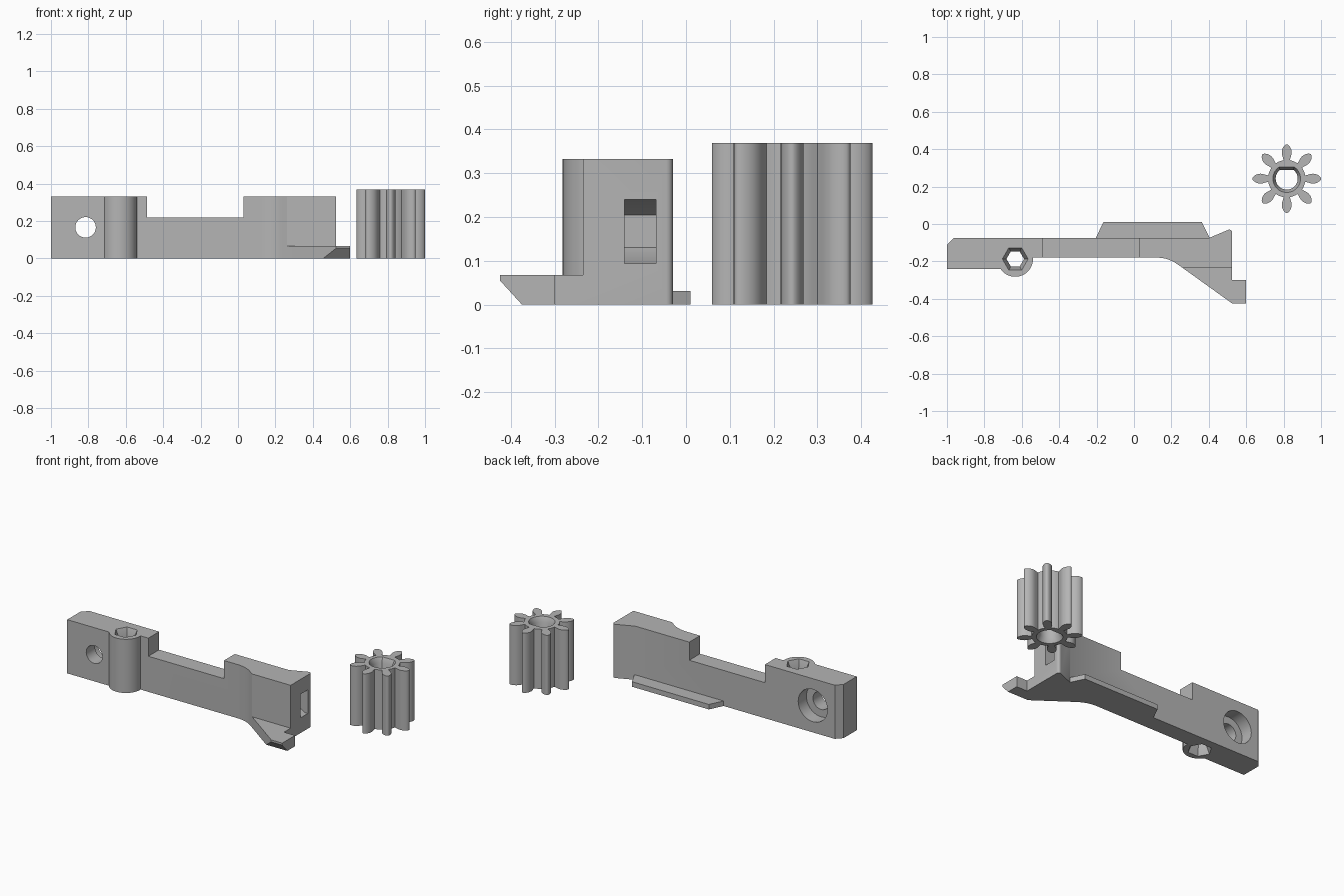
import bpy, bmesh, math

if "Cube" in bpy.data.objects:
    bpy.data.objects.remove(bpy.data.objects["Cube"])

grey = bpy.data.materials.new("plain grey")
grey.diffuse_color = (0.46, 0.46, 0.46, 1)
grey.use_nodes = True
grey.node_tree.nodes["Principled BSDF"].inputs["Base Color"].default_value = grey.diffuse_color


def loft(name, rings):
    """Closed solid through matching rings of 3D points."""
    bm = bmesh.new()
    vs = [[bm.verts.new(p) for p in r] for r in rings]
    n = len(vs[0])
    bm.faces.new(vs[0])
    bm.faces.new(vs[-1])
    for a, b in zip(vs, vs[1:]):
        for i in range(n):
            j = (i + 1) % n
            bm.faces.new((a[i], a[j], b[j], b[i]))
    bmesh.ops.recalc_face_normals(bm, faces=bm.faces)
    me = bpy.data.meshes.new(name)
    bm.to_mesh(me)
    bm.free()
    me.materials.append(grey)
    ob = bpy.data.objects.new(name, me)
    bpy.context.collection.objects.link(ob)
    return ob


def prism(name, pts, lo, hi, axis="z"):
    put = {"z": lambda a, b, h: (a, b, h),   # pts are x, y
           "y": lambda a, b, h: (a, h, b),   # pts are x, z
           "x": lambda a, b, h: (h, a, b)}[axis]  # pts are y, z
    return loft(name, [[put(a, b, h) for a, b in pts] for h in (lo, hi)])


def arc(cx, cy, r, a0, a1, n, closed=False):
    m = n if closed else n - 1
    return [(cx + r * math.cos(math.radians(a0 + (a1 - a0) * i / m)),
             cy + r * math.sin(math.radians(a0 + (a1 - a0) * i / m))) for i in range(n)]


def rect(a0, b0, a1, b1):
    return [(a0, b0), (a1, b0), (a1, b1), (a0, b1)]


def combine(ob, other, op="DIFFERENCE"):
    mod = ob.modifiers.new(op.lower(), "BOOLEAN")
    mod.object, mod.operation, mod.solver = other, op, "EXACT"
    bpy.context.view_layer.objects.active = ob
    bpy.ops.object.modifier_apply(modifier=mod.name)
    bpy.data.objects.remove(other, do_unlink=True)


def smooth(ob):
    bpy.ops.object.select_all(action="DESELECT")
    ob.select_set(True)
    bpy.context.view_layer.objects.active = ob
    bpy.ops.object.shade_smooth_by_angle(angle=math.radians(30))


# Arm: plan outline with the round boss, swept front edge and foot
BOSS = (-0.635, -0.187)
outline = [(-1, -0.24)]
outline += arc(*BOSS, 0.095, 214, 364, 24)
outline += arc(0.125, -0.36, 0.18, 90, 55, 8)
outline += [(0.262, -0.236), (0.525, -0.425), (0.6, -0.425), (0.6, -0.30), (0.525, -0.30)]
outline += arc(0.51, -0.045, 0.015, 0, 110, 6)
outline += [(0.40, -0.075), (-0.965, -0.075), (-1, -0.112)]
arm = prism("arm", outline, 0, 0.332)

# Thin ledge along the lower back
combine(arm, prism("ledge", [(-0.205, -0.085), (-0.205, -0.075), (-0.163, 0.01), (0.363, 0.01),
                             (0.405, -0.075), (0.405, -0.085)], 0, 0.031), "UNION")

# Lowered middle, low foot, sloped foot underside
combine(arm, prism("middle_cut", rect(-0.487, -0.5, 0.03, 0.3), 0.22, 0.5))
combine(arm, prism("foot_cut", [(0.2, -0.6), (0.8, -0.6), (0.8, -0.24), (0.5251, -0.2355),
                                (0.2, -0.2355)], 0.067, 0.5))
combine(arm, prism("foot_slope_cut", [(-0.366, -0.01), (-0.44, 0.071), (-0.5, 0.071),
                                      (-0.5, -0.01)], 0.2, 0.8, "x"))

# Screw hole with a wide recess at the back
combine(arm, prism("screw_hole", arc(-0.815, 0.166, 0.055, 0, 360, 32, True), -0.5, 0.2, "y"))
combine(arm, prism("screw_recess", arc(-0.815, 0.166, 0.1, 0, 360, 40, True), -0.155, 0.2, "y"))

# Six-sided hole through the boss, flared at both ends
flare = [(-0.01, 0.069), (0, 0.069), (0.05, 0.047), (0.282, 0.047), (0.332, 0.069), (0.35, 0.069)]
combine(arm, loft("hex_hole", [[(x, y, z) for x, y in arc(*BOSS, r, 0, 360, 6, True)]
                               for z, r in flare]))

# Nut slot in the right end
combine(arm, prism("nut_slot", [(0.6, 0.094), (0.505, 0.094), (0.442, 0.13), (0.442, 0.204),
                                (0.505, 0.24), (0.6, 0.24)], -0.141, -0.068, "y"))
smooth(arm)

# Gear: eight rounded, slightly bulged teeth around a hub
GX, GY, H = 0.8165, 0.2425, 0.369
half = [(0.099, 0.017), (0.112, 0.020), (0.126, 0.0245), (0.140, 0.0265), (0.153, 0.025),
        (0.166, 0.020), (0.176, 0.013), (0.182, 0.006)]
tooth = [(r, -w) for r, w in half] + [(0.1835, 0)] + [(r, w) for r, w in reversed(half)]
plan = []
for k in range(8):
    c, s = math.cos(k * math.pi / 4), math.sin(k * math.pi / 4)
    plan += [(GX + c * u - s * v, GY + s * u + c * v) for u, v in tooth]
    plan += arc(GX, GY, 0.1, k * 45 + 17, k * 45 + 28, 3)
gear = prism("gear", plan, 0, H)


# D-shaped bore with flared ends
def d_ring(r, flat, z):
    a = math.degrees(math.asin(flat / r))
    return [(x, y, z) for x, y in arc(GX, GY, r, 180 - a, 360 + a, 36)]


combine(gear, loft("bore", [d_ring(r, f, z) for r, f, z in (
    (0.074, 0.062, -0.01), (0.074, 0.062, 0), (0.059, 0.047, 0.03),
    (0.059, 0.047, H - 0.03), (0.074, 0.062, H), (0.074, 0.062, H + 0.01))]))
smooth(gear)
